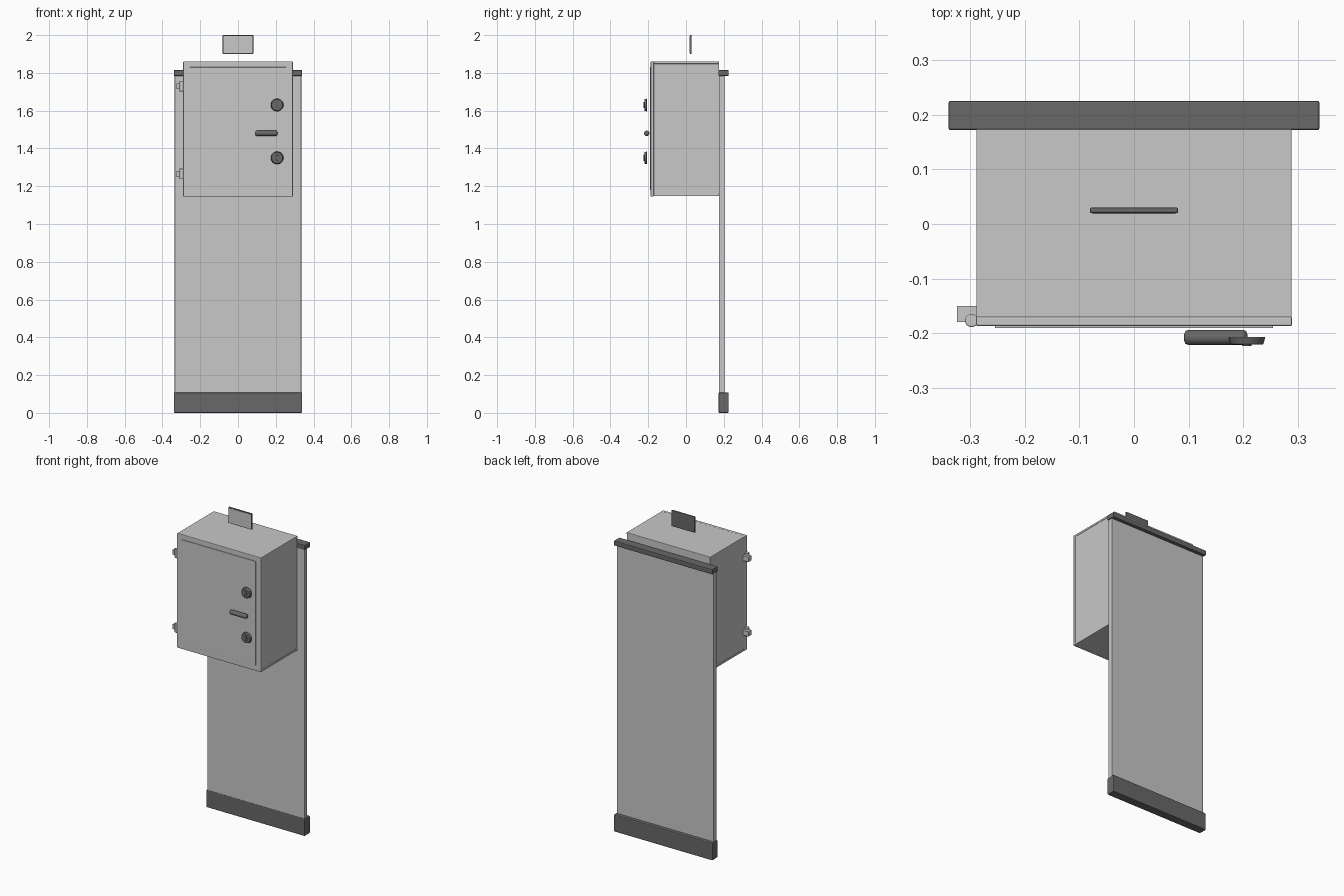
import bpy, bmesh, math
from mathutils import Matrix

default = bpy.data.objects.get("Cube")
if default:
    bpy.data.objects.remove(default)


def material(name, value):
    m = bpy.data.materials.new(name)
    m.use_nodes = True
    colour = (value, value, value, 1)
    m.diffuse_color = colour
    m.node_tree.nodes["Principled BSDF"].inputs["Base Color"].default_value = colour
    return m


light = material("light grey steel", 0.58)
dark = material("dark grey plastic", 0.14)


def finish(name, bm, mat, bevel, smooth=False):
    mesh = bpy.data.meshes.new(name)
    bm.to_mesh(mesh)
    bm.free()
    ob = bpy.data.objects.new(name, mesh)
    bpy.context.collection.objects.link(ob)
    mesh.materials.append(mat)
    if bevel:
        mod = ob.modifiers.new("soft edges", "BEVEL")
        mod.width = bevel
        mod.segments = 2
        mod.limit_method = "ANGLE"
    if smooth:
        bpy.ops.object.select_all(action="DESELECT")
        ob.select_set(True)
        bpy.context.view_layer.objects.active = ob
        bpy.ops.object.shade_smooth_by_angle(angle=math.radians(35))
    return ob


def box(name, x, y, z, mat, bevel=0.0):
    """Box from (low, high) pairs on each axis."""
    bm = bmesh.new()
    size = [b - a for a, b in (x, y, z)]
    mid = [(a + b) / 2 for a, b in (x, y, z)]
    bmesh.ops.create_cube(bm, size=1, matrix=Matrix.Translation(mid) @ Matrix.Diagonal((*size, 1)))
    return finish(name, bm, mat, bevel)


def rod(name, centre, radius, length, axis, mat, bevel=0.0, end_radius=None, scale=(1, 1, 1)):
    """Cylinder or cone along an axis, tapering towards +axis."""
    turn = {"X": Matrix.Rotation(math.pi / 2, 4, "Y"),
            "Y": Matrix.Rotation(math.pi / 2, 4, "X"),
            "Z": Matrix.Identity(4)}[axis]
    bm = bmesh.new()
    bmesh.ops.create_cone(bm, cap_ends=True, segments=32, radius1=radius,
                          radius2=radius if end_radius is None else end_radius, depth=length,
                          matrix=Matrix.Translation(centre) @ Matrix.Diagonal((*scale, 1)) @ turn)
    return finish(name, bm, mat, bevel, True)


# Backboard with its foot and top rail
box("back_panel", (-0.335, 0.335), (0.175, 0.205), (0.05, 1.80), light, 0.003)
box("panel_foot", (-0.34, 0.34), (0.172, 0.226), (0, 0.108), dark, 0.005)
box("panel_top_rail", (-0.34, 0.34), (0.172, 0.226), (1.784, 1.815), dark, 0.004)

# Cabinet body with top and bottom covers
box("cabinet_body", (-0.287, 0.287), (-0.172, 0.174), (1.15, 1.856), light)
for name, low in (("cabinet_floor", 1.147), ("cabinet_roof", 1.848)):
    box(name, (-0.289, 0.289), (-0.172, 0.174), (low, low + 0.012), light, 0.002)

# Door with a shallow raised centre
box("door", (-0.29, 0.29), (-0.187, -0.170), (1.146, 1.861), light, 0.003)
box("door_raised_centre", (-0.255, 0.255), (-0.191, -0.186), (1.18, 1.83), light, 0.001)

# Hinges on the right edge
for name, z in (("upper", 1.73), ("lower", 1.265)):
    box(name + "_hinge_leaf", (-0.325, -0.287), (-0.18, -0.15), (z - 0.015, z + 0.015), light)
    rod(name + "_hinge_pin", (-0.298, -0.177, z), 0.012, 0.056, "Z", light, 0.002)

# Round locks with keyways
for name, z in (("upper", 1.63), ("lower", 1.35)):
    rod(name + "_lock", (0.207, -0.214, z), 0.034, 0.014, "Y", dark, 0.002, 0.03)
    rod(name + "_lock_keyway", (0.207, -0.2215, z), 0.017, 0.005, "Y", dark, 0.001, scale=(0.5, 1, 1))

# Pull handle, rounded at both ends
rod("handle", (0.15, -0.208, 1.48), 0.014, 0.116, "X", dark, 0.008)

# Small sign above the cabinet, light on its front face
sign = box("sign_plate", (-0.081, 0.081), (0.02, 0.03), (1.90, 2.0), dark, 0.003)
sign.data.materials.append(light)
box("sign_face", (-0.076, 0.076), (0.0185, 0.022), (1.905, 1.995), light)
